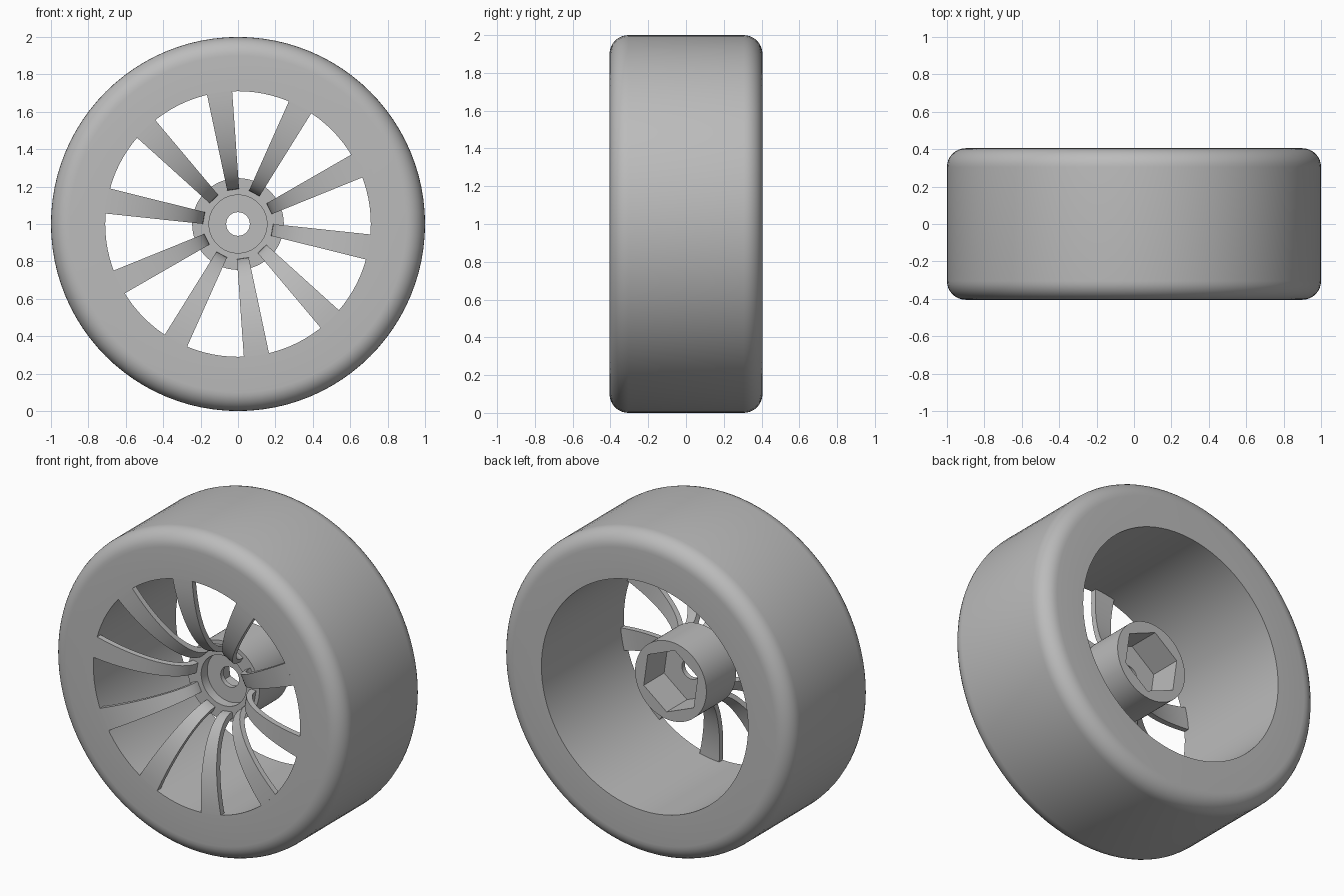
import bpy, bmesh, math
from mathutils import Matrix, Vector

cube = bpy.data.objects.get("Cube")
if cube:
    bpy.data.objects.remove(cube, do_unlink=True)

AXLE = Vector((0, 0, 1))
SEGMENTS = 96
SPOKES = 10
BORE = 0.71          # inner radius of the rim

grey = bpy.data.materials.new("plain grey")
grey.use_nodes = True
colour = (0.5, 0.5, 0.5, 1)
grey.diffuse_color = colour
grey.node_tree.nodes["Principled BSDF"].inputs["Base Color"].default_value = colour


def finish(bm, name):
    """Turn a bmesh into a shaded object on the axle."""
    bmesh.ops.recalc_face_normals(bm, faces=bm.faces)
    mesh = bpy.data.meshes.new(name)
    bm.to_mesh(mesh)
    bm.free()
    mesh.materials.append(grey)
    obj = bpy.data.objects.new(name, mesh)
    obj.location = AXLE
    bpy.context.collection.objects.link(obj)
    bpy.ops.object.select_all(action='DESELECT')
    obj.select_set(True)
    bpy.context.view_layer.objects.active = obj
    bpy.ops.object.shade_smooth_by_angle(angle=math.radians(30))
    return obj


def lathe(name, profile, phase=0.0):
    """Spin a closed (radius, y) profile around the y axis; a radius may be a function of angle."""
    bm = bmesh.new()
    rings = []
    for i in range(SEGMENTS):
        a = math.tau * i / SEGMENTS
        ring = []
        for r, y in profile:
            r = r(a) if callable(r) else r
            ring.append(bm.verts.new((r * math.cos(a + phase), y, r * math.sin(a + phase))))
        rings.append(ring)
    for i, ring in enumerate(rings):
        nxt = rings[(i + 1) % SEGMENTS]
        for j in range(len(profile)):
            k = (j + 1) % len(profile)
            bm.faces.new((ring[j], ring[k], nxt[k], nxt[j]))
    return finish(bm, name)


# Tyre and rim: a wide ring with rounded shoulders
half, shoulder, steps = 0.405, 0.1, 8
front_corner = []
for i in range(steps + 1):
    t = math.pi / 2 * i / steps
    front_corner.append((1 - shoulder + shoulder * math.sin(t),
                         -half + shoulder - shoulder * math.cos(t)))
back_corner = [(r, -y) for r, y in reversed(front_corner)]
lathe("tyre_and_rim", [(BORE, -half)] + front_corner + back_corner + [(BORE, half)])


# Hub: front recess, axle hole and hexagonal socket at the back
def hexagon(a):
    side = math.pi / 3
    return 0.2 * math.cos(side / 2) / math.cos(a % side - side / 2)


hole, recess, hub, hub_front, hub_back = 0.063, 0.155, 0.245, -0.14, 0.15
lathe("hub", [(hole, -0.08), (recess, -0.08), (recess, hub_front), (hub, hub_front),
              (hub, hub_back), (hexagon, hub_back), (hexagon, -0.05), (hole, -0.05)],
      phase=math.radians(-22))


# Spokes: tapered strips sweeping back from the rim face in a quarter ellipse
def spoke(name, angle):
    bm = bmesh.new()
    length, depth, thick, count = 0.525, half + hub_front, 0.035, 20
    inner, outer = 0.032, 0.068
    rows = []
    for i in range(count + 1):
        t = math.pi / 2 * i / count
        row = []
        for inset in (0, thick):
            r = BORE - (length - inset) * math.sin(t)
            y = hub_front - (depth - inset) * math.cos(t)
            w = inner + (outer - inner) * (r - BORE + length) / length
            # the rim end follows the round bore
            x = math.sqrt(BORE ** 2 - w ** 2) + 0.003 if i == 0 else r
            row += [bm.verts.new((x, y, -w)), bm.verts.new((x, y, w))]
        rows.append((row[0], row[1], row[3], row[2]))
    # feet sunk into the hub
    rows.append(tuple(bm.verts.new(v.co + Vector((0, 0.03, 0))) for v in rows[-1]))
    for a, b in zip(rows, rows[1:]):
        for j in range(4):
            k = (j + 1) % 4
            bm.faces.new((a[j], a[k], b[k], b[j]))
    bm.faces.new(rows[0])
    bm.faces.new(rows[-1])
    bm.transform(Matrix.Rotation(-angle, 4, 'Y'))
    return finish(bm, name)


for n in range(SPOKES):
    spoke(f"spoke_{n + 1}", math.radians(-10) + math.tau * n / SPOKES)
